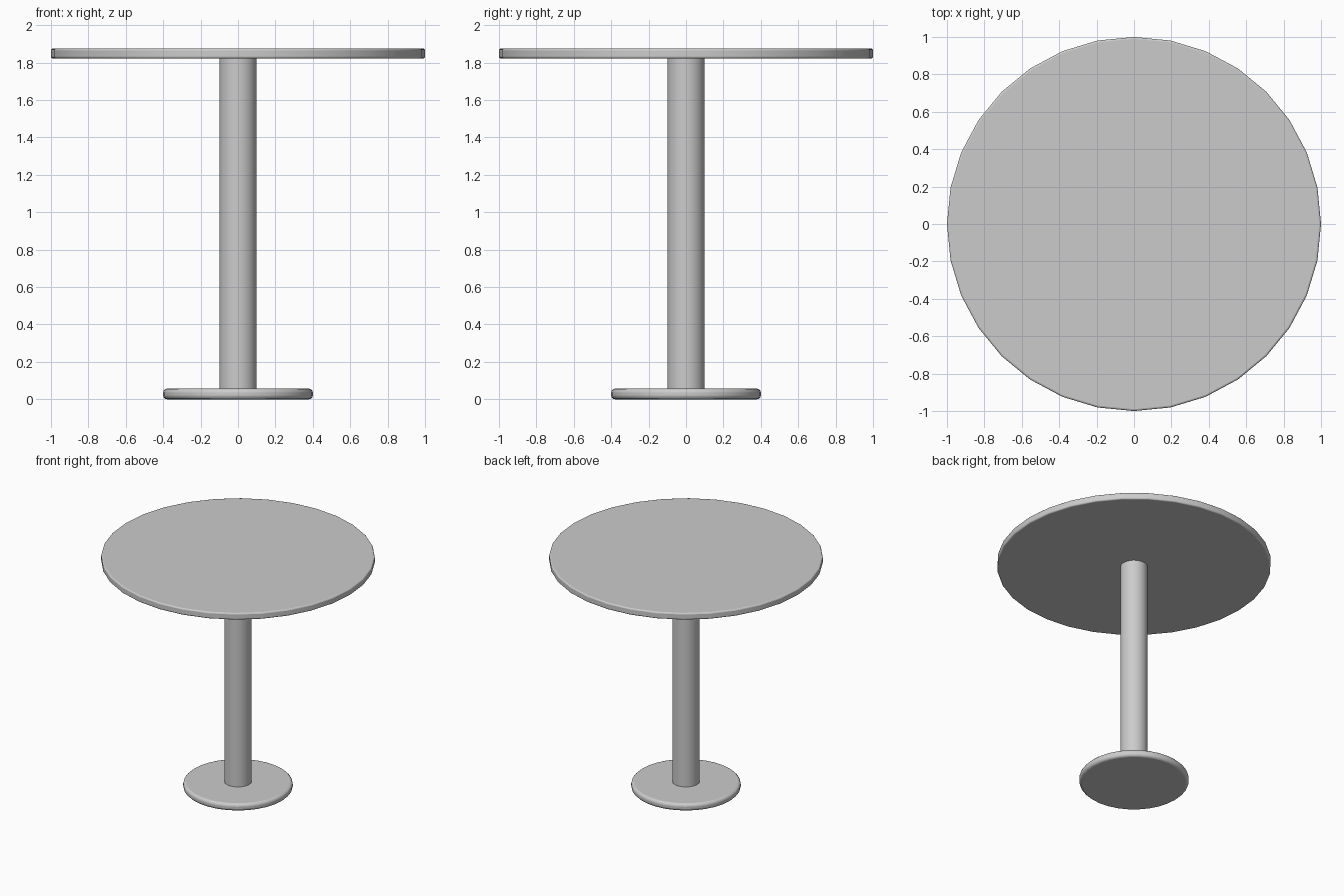
import bpy
import math

if "Cube" in bpy.data.objects:
    bpy.data.objects.remove(bpy.data.objects["Cube"])


def disc(name, radius, z0, z1, bevel=0.0, segments=3):
    """Upright 32-sided cylinder between two heights, with optional rounded rims."""
    bpy.ops.mesh.primitive_cylinder_add(
        vertices=32, radius=radius, depth=z1 - z0, location=(0, 0, (z0 + z1) / 2))
    obj = bpy.context.object
    obj.name = name
    bpy.ops.object.shade_smooth_by_angle(angle=math.radians(35))
    if bevel:
        mod = obj.modifiers.new("rounded_rim", 'BEVEL')
        mod.width = bevel
        mod.segments = segments
        mod.limit_method = 'ANGLE'
        mod.angle_limit = math.radians(40)
    return obj


# Floor plate with a soft rim
disc("base", 0.40, 0.0, 0.057, bevel=0.02)

# Central column, seated slightly into the base and the top
disc("column", 0.10, 0.03, 1.85)

# Round table top with a fine rim
disc("table_top", 1.0, 1.822, 1.875, bevel=0.01)
